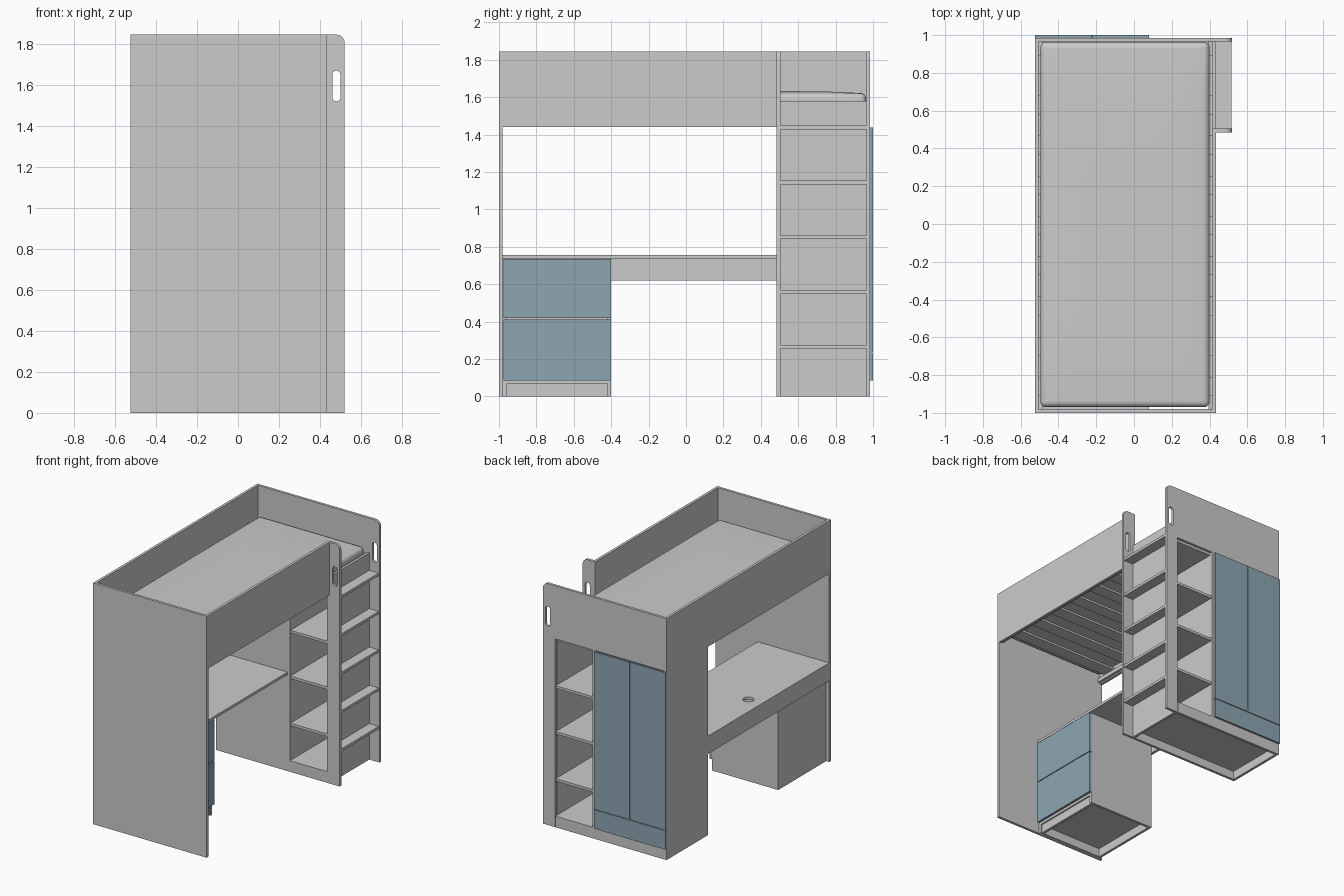
import bpy, bmesh
from math import sin, cos, pi, radians
from mathutils import Vector

cube = bpy.data.objects.get("Cube")
if cube:
    bpy.data.objects.remove(cube, do_unlink=True)

T = 0.02                       # board thickness
L, R = -0.525, 0.435           # outer sides of the bed
F, B = -1.0, 0.985             # outer ends of the bed
TOP, DECK, BASE = 1.845, 1.44, 0.085
W = 0.485                      # front of the wardrobe
D = 0.08                       # front of desk and doors' inner edge


def material(name, rgb):
    m = bpy.data.materials.new(name)
    m.use_nodes = True
    m.diffuse_color = (*rgb, 1)
    m.node_tree.nodes["Principled BSDF"].inputs["Base Color"].default_value = (*rgb, 1)
    return m


blue = material("blue_paint", (0.27, 0.38, 0.45))
fabric = material("mattress_fabric", (0.56, 0.56, 0.57))


def link(name, data, mat=None):
    ob = bpy.data.objects.new(name, data)
    bpy.context.collection.objects.link(ob)
    if mat:
        data.materials.append(mat)
    return ob


def activate(ob):
    bpy.ops.object.select_all(action='DESELECT')
    ob.select_set(True)
    bpy.context.view_layer.objects.active = ob


def board(name, x, y, z, mat=None):
    """Box from (min, max) pairs."""
    lo, hi = Vector((x[0], y[0], z[0])), Vector((x[1], y[1], z[1]))
    bm = bmesh.new()
    bmesh.ops.create_cube(bm, size=1)
    for v in bm.verts:
        v.co = (lo + hi) / 2 + v.co * (hi - lo)
    me = bpy.data.meshes.new(name)
    bm.to_mesh(me)
    bm.free()
    return link(name, me, mat)


def arc(cx, cy, r, a0, a1, n=8):
    steps = [radians(a0 + (a1 - a0) * i / n) for i in range(n + 1)]
    return [(cx + r * cos(a), cy + r * sin(a)) for a in steps]


def cut_panel(name, outlines, location, upright):
    """Flat panel from an outline followed by hole outlines."""
    cu = bpy.data.curves.new(name, 'CURVE')
    cu.dimensions, cu.fill_mode, cu.extrude = '2D', 'BOTH', T / 2
    for pts in outlines:
        sp = cu.splines.new('POLY')
        sp.points.add(len(pts) - 1)
        for p, (a, b) in zip(sp.points, pts):
            p.co = (a, b, 0, 1)
        sp.use_cyclic_u = True
    ob = link(name, cu)
    ob.location = location
    if upright:
        ob.rotation_euler.x = pi / 2
    activate(ob)
    bpy.ops.object.convert(target='MESH')
    bpy.ops.object.shade_smooth_by_angle(angle=radians(35))


# Bed surround
board("front_end_panel", (L, R), (F, F + T), (0, TOP))
board("left_guard_rail", (L, L + T), (F + T, B - T), (DECK, TOP))
board("right_guard_rail", (R - T, R), (F + T, W), (DECK, TOP))
board("entry_side_board", (R - T, R), (W, B - T), (DECK, 1.58))

# Ladder uprights with grip slots; the rear one is part of the end panel
corner = arc(0.48, TOP - 0.04, 0.04, 0, 90)
slot = arc(0.48, 1.65, 0.02, 0, 180) + arc(0.48, 1.54, 0.02, 180, 360)
cut_panel("back_end_panel",
          [[(L, DECK), (0.42, DECK), (0.42, 0), (0.52, 0)] + corner + [(L, TOP)], slot],
          (0, B - T / 2, 0), True)
cut_panel("front_ladder_upright",
          [[(R - T, 0), (0.52, 0)] + corner + [(R - T, TOP)], slot],
          (0, W + T / 2, 0), True)
for i in range(5):
    z = 0.275 + i * 0.293
    board(f"ladder_step_{i + 1}", (R, 0.515), (W + T, B - T), (z - T, z))

# Slats and mattress
board("left_slat_support", (L + T, L + 2 * T), (F + T, B - T), (1.45, 1.48))
board("right_slat_support", (R - 2 * T, R - T), (F + T, B - T), (1.45, 1.48))
for i in range(9):
    y = -0.86 + i * 0.213
    board(f"slat_{i + 1}", (L + T, R - T), (y - 0.05, y + 0.05), (1.48, 1.495))

mattress = board("mattress", (-0.495, 0.4), (-0.97, 0.963), (1.495, 1.632), fabric)
bm = bmesh.new()
bm.from_mesh(mattress.data)
bmesh.ops.subdivide_edges(bm, edges=[e for e in bm.edges if e.calc_length() > 0.5],
                          cuts=10, use_grid_fill=True)
for v in bm.verts:
    if v.co.z > 1.6:
        u = max(abs(v.co.x + 0.0475) / 0.4475, abs(v.co.y) / 0.967)
        v.co.z -= 0.012 * u ** 6
bm.to_mesh(mattress.data)
bm.free()
bevel = mattress.modifiers.new("soft_edges", 'BEVEL')
bevel.width, bevel.segments = 0.03, 5
bevel.limit_method, bevel.angle_limit = 'ANGLE', radians(50)
activate(mattress)
bpy.ops.object.shade_smooth_by_angle(angle=radians(40))

# Wardrobe carcass with open shelves beside it
board("wardrobe_left_side", (L, L + T), (W, B), (0, DECK))
board("wardrobe_right_side", (R - T, R), (W + T, B - T), (0, DECK))
board("wardrobe_divider", (D, D + T), (W, B), (BASE, DECK))
board("wardrobe_inner_panel", (L + T, D), (W, W + T), (BASE, DECK))
board("wardrobe_floor", (L + T, R - T), (W, B), (BASE - T, BASE))
board("wardrobe_top", (L + T, R - T), (W, B - T), (DECK - T, DECK))
board("wardrobe_front_plinth", (L + T, R - T), (W, W + T), (0, BASE - T))
board("wardrobe_back_plinth", (L + T, R - T), (B - T, B), (0, BASE - T))
for i, z in enumerate((0.37, 0.73, 1.08)):
    board(f"open_shelf_{i + 1}", (D + T, R - T), (W + 0.005, B - 0.005), (z - T, z))

# Wardrobe doors and drawer
mid = (L + D) / 2
board("wardrobe_door_right", (L, mid - 0.002), (B, 1), (0.235, DECK - 0.003), blue)
board("wardrobe_door_left", (mid + 0.002, D), (B, 1), (0.235, DECK - 0.003), blue)
board("wardrobe_drawer_front", (L, D), (B, 1), (BASE, 0.23), blue)

# Desk with cable hole
cut_panel("desk_top",
          [[(L, F + T), (D, F + T), (D, W), (L, W)], arc(-0.41, -0.17, 0.04, 0, 345, 23)],
          (0, 0, 0.747), False)
board("desk_apron", (L, L + T), (F + T, W), (0.62, 0.737))

# Drawer cabinet under the desk
Y0, Y1, X0, X1 = F + T, -0.4, -0.5, 0.062
for name, y in (("front", Y0), ("back", Y1 - T)):
    board(f"drawer_cabinet_{name}_side", (X0, X1), (y, y + T), (0, 0.737))
board("drawer_cabinet_rear_panel", (X0, X0 + T), (Y0 + T, Y1 - T), (0, 0.737))
board("drawer_cabinet_floor", (X0 + T, X1), (Y0 + T, Y1 - T), (BASE - T, BASE))
board("drawer_cabinet_plinth", (X1 - 0.03, X1 - 0.01), (Y0 + T, Y1 - T), (0, BASE - T))
for name, z in (("lower", (BASE, 0.412)), ("upper", (0.418, 0.735))):
    board(f"{name}_drawer_front", (X1, D), (Y0 + 0.003, Y1), z, blue)
